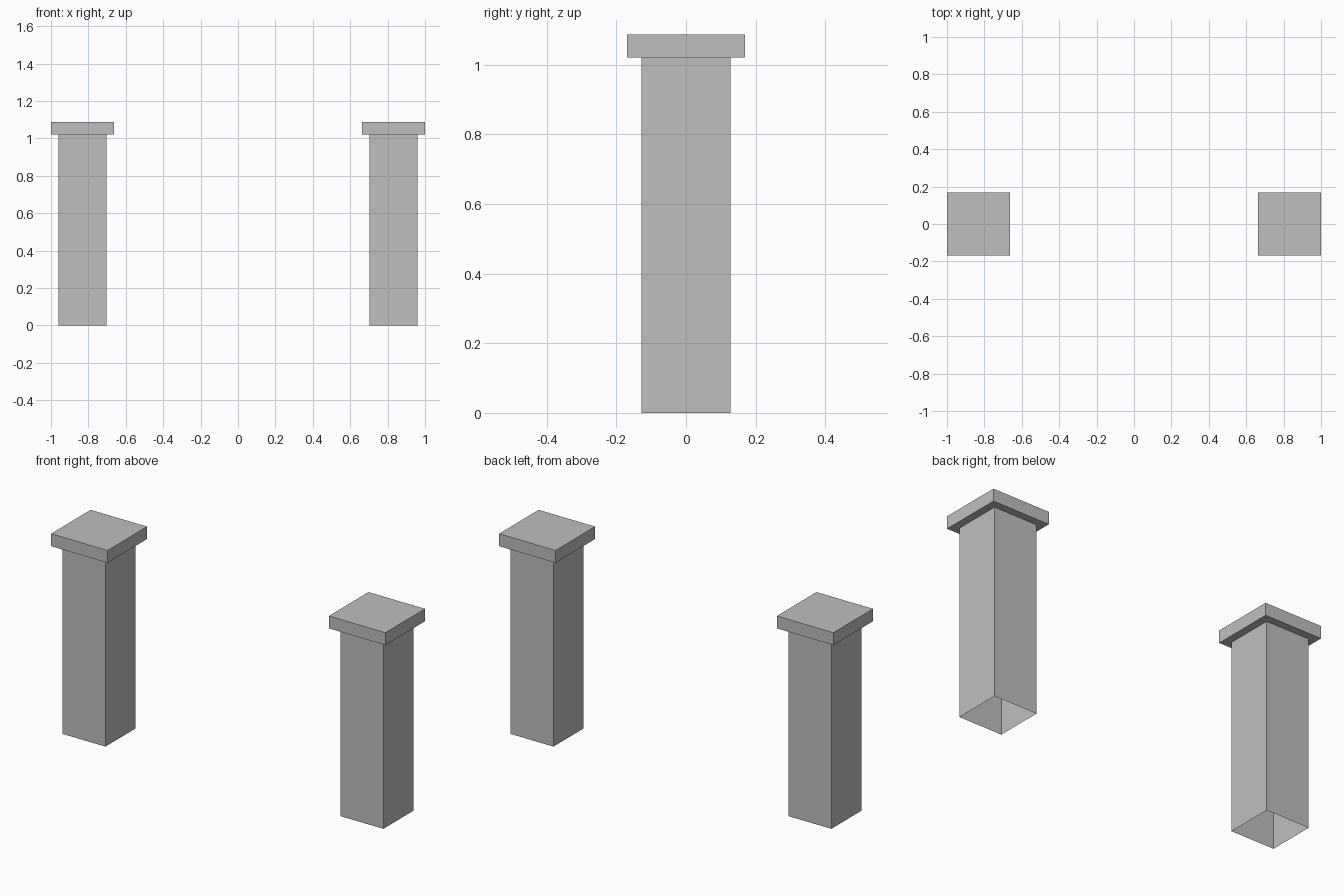
import bpy, bmesh
from mathutils import Matrix, Vector

if "Cube" in bpy.data.objects:
    bpy.data.objects.remove(bpy.data.objects["Cube"])

stone = bpy.data.materials.new("grey_stone")
stone.diffuse_color = (0.52, 0.52, 0.52, 1)
stone.use_nodes = True
stone.node_tree.nodes["Principled BSDF"].inputs["Base Color"].default_value = stone.diffuse_color


def box(name, x, half, z0, z1, open_ends=False):
    """Square block centred on (x, 0); open_ends leaves a hollow tube."""
    bm = bmesh.new()
    scale = Matrix.Diagonal((2 * half, 2 * half, z1 - z0, 1))
    move = Matrix.Translation(Vector((x, 0, (z0 + z1) / 2)))
    bmesh.ops.create_cube(bm, size=1, matrix=move @ scale)
    if open_ends:
        bm.normal_update()
        ends = [f for f in bm.faces if abs(f.normal.z) > 0.9]
        bmesh.ops.delete(bm, geom=ends, context='FACES_ONLY')
    mesh = bpy.data.meshes.new(name)
    bm.to_mesh(mesh)
    bm.free()
    mesh.materials.append(stone)
    bpy.context.collection.objects.link(bpy.data.objects.new(name, mesh))


# Two matching gate pillars: hollow shaft, overhanging cap slab
for side, x in (("left", -0.831), ("right", 0.831)):
    box(side + "_pillar_shaft", x, 0.128, 0, 1.02, open_ends=True)
    box(side + "_pillar_cap", x, 0.169, 1.02, 1.087)
